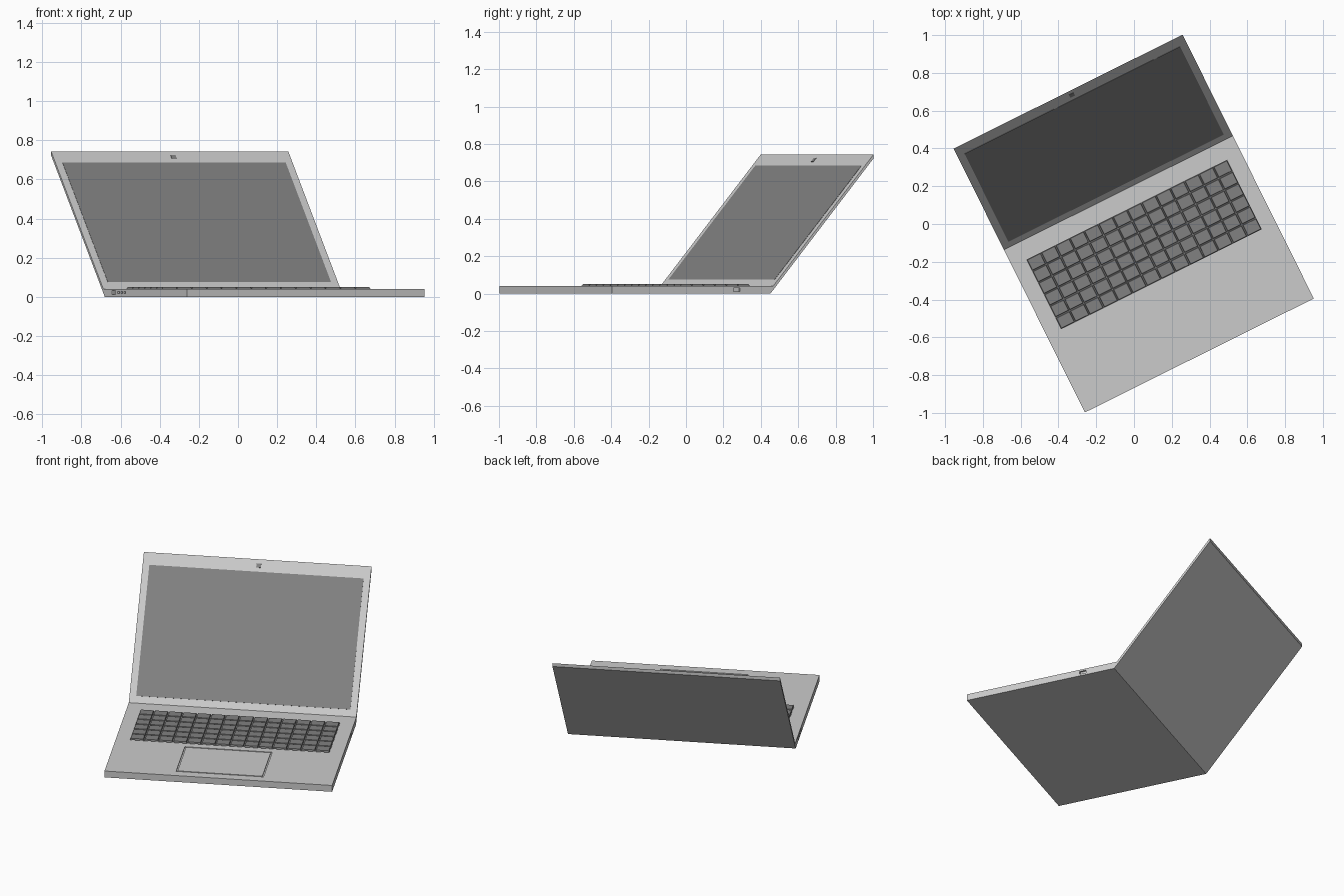
import bpy, bmesh, math
from mathutils import Matrix, Vector

if "Cube" in bpy.data.objects:
    bpy.data.objects.remove(bpy.data.objects["Cube"])

# Laptop frame: x across, y back, origin on the hinge line, turned on the ground
BODY = Matrix.Translation((-0.075, 0.15, 0)) @ Matrix.Rotation(math.radians(26.45), 4, 'Z')
# Lid frame: y runs up the screen face, z points out of the screen
LID = BODY @ Matrix.Translation((0, 0, 0.021)) @ Matrix.Rotation(math.atan2(0.722, 0.615), 4, 'X')
W = 0.677
TOP = 0.041

dark = bpy.data.materials.new("dark_plastic")
dark.diffuse_color = (0.22, 0.22, 0.22, 1)
dark.use_nodes = True
dark.node_tree.nodes["Principled BSDF"].inputs["Base Color"].default_value = dark.diffuse_color


def finish(name, bm, frame, mat=None):
    bm.transform(frame)
    bmesh.ops.recalc_face_normals(bm, faces=bm.faces)
    me = bpy.data.meshes.new(name)
    bm.to_mesh(me)
    bm.free()
    ob = bpy.data.objects.new(name, me)
    bpy.context.collection.objects.link(ob)
    if mat:
        me.materials.append(mat)
    return ob


def add_box(bm, x0, x1, y0, y1, z0, z1, taper=0.0):
    mid = Vector(((x0 + x1) / 2, (y0 + y1) / 2, (z0 + z1) / 2))
    size = (x1 - x0, y1 - y0, z1 - z0)
    verts = bmesh.ops.create_cube(bm, size=1)["verts"]
    for v in verts:
        top = v.co.z > 0
        v.co = Vector(c * s for c, s in zip(v.co, size)) + mid
        if top and taper:
            v.co.x -= math.copysign(taper, v.co.x - mid.x)
            v.co.y -= math.copysign(taper, v.co.y - mid.y)


def boxes(name, dims, frame, mat=None, taper=0.0):
    bm = bmesh.new()
    for d in dims:
        add_box(bm, *d, taper=taper)
    return finish(name, bm, frame, mat)


def extrude_profile(name, pts):
    # side profile (y, z) swept across the full width
    bm = bmesh.new()
    face = bm.faces.new([bm.verts.new((-W, y, z)) for y, z in pts])
    new = bmesh.ops.extrude_face_region(bm, geom=[face])["geom"]
    bmesh.ops.translate(bm, vec=(2 * W, 0, 0),
                        verts=[g for g in new if isinstance(g, bmesh.types.BMVert)])
    return finish(name, bm, BODY)


def cut(ob, cutter):
    mod = ob.modifiers.new("cut", 'BOOLEAN')
    mod.operation = 'DIFFERENCE'
    mod.solver = 'EXACT'
    mod.object = cutter
    cutter.hide_render = True
    cutter.display_type = 'WIRE'


# Base and lid
base = extrude_profile("base", [(-0.945, 0), (0, 0), (0, 0.021), (0.017, TOP), (-0.945, TOP)])
extrude_profile("lid", [(0, 0), (0.615, 0.722), (0.615, 0.743), (0, 0.021)])

# Groove around the trackpad
x0, x1, y0, y1, g, d = -0.26, 0.26, -0.887, -0.54, 0.008, TOP - 0.006
cut(base, boxes("trackpad_groove_cutter", [
    (x0, x0 + g, y0 + g, y1 - g, d, 0.06), (x1 - g, x1, y0 + g, y1 - g, d, 0.06)], BODY))
cut(base, boxes("trackpad_groove_ends_cutter", [
    (x0, x1, y0, y0 + g, d, 0.06), (x0, x1, y1 - g, y1, d, 0.06)], BODY))

# Ports in both sides
ports = [(-W - 0.02, -W + 0.012, -0.125, -0.085, 0.012, 0.031)]
ports += [(-W - 0.02, -W + 0.012, y - 0.011, y + 0.011, 0.016, 0.027) for y in (-0.16, -0.195, -0.23)]
ports.append((W - 0.012, W + 0.02, -0.222, -0.182, 0.012, 0.030))
cut(base, boxes("port_cutter", ports, BODY))

# Screen and camera
boxes("screen", [(-0.637, 0.637, 0.07, 0.872, -0.004, 0.0015)], LID, dark)
boxes("camera", [(-0.004, 0.024, 0.897, 0.923, -0.004, 0.002)], LID, dark)

# Keyboard: tray plus a grid of tapered keys
kx, ky0, ky1, cols, rows = 0.594, -0.495, -0.082, 14, 6
boxes("keyboard_tray", [(-kx, kx, ky0, ky1, TOP - 0.003, TOP + 0.002)], BODY, dark)
kw, kd, gap = 2 * kx / cols, (ky1 - ky0) / rows, 0.002
boxes("keys", [(-kx + c * kw + gap, -kx + (c + 1) * kw - gap,
                ky0 + r * kd + gap, ky0 + (r + 1) * kd - gap, TOP, 0.05)
               for c in range(cols) for r in range(rows)], BODY, dark, taper=0.003)
